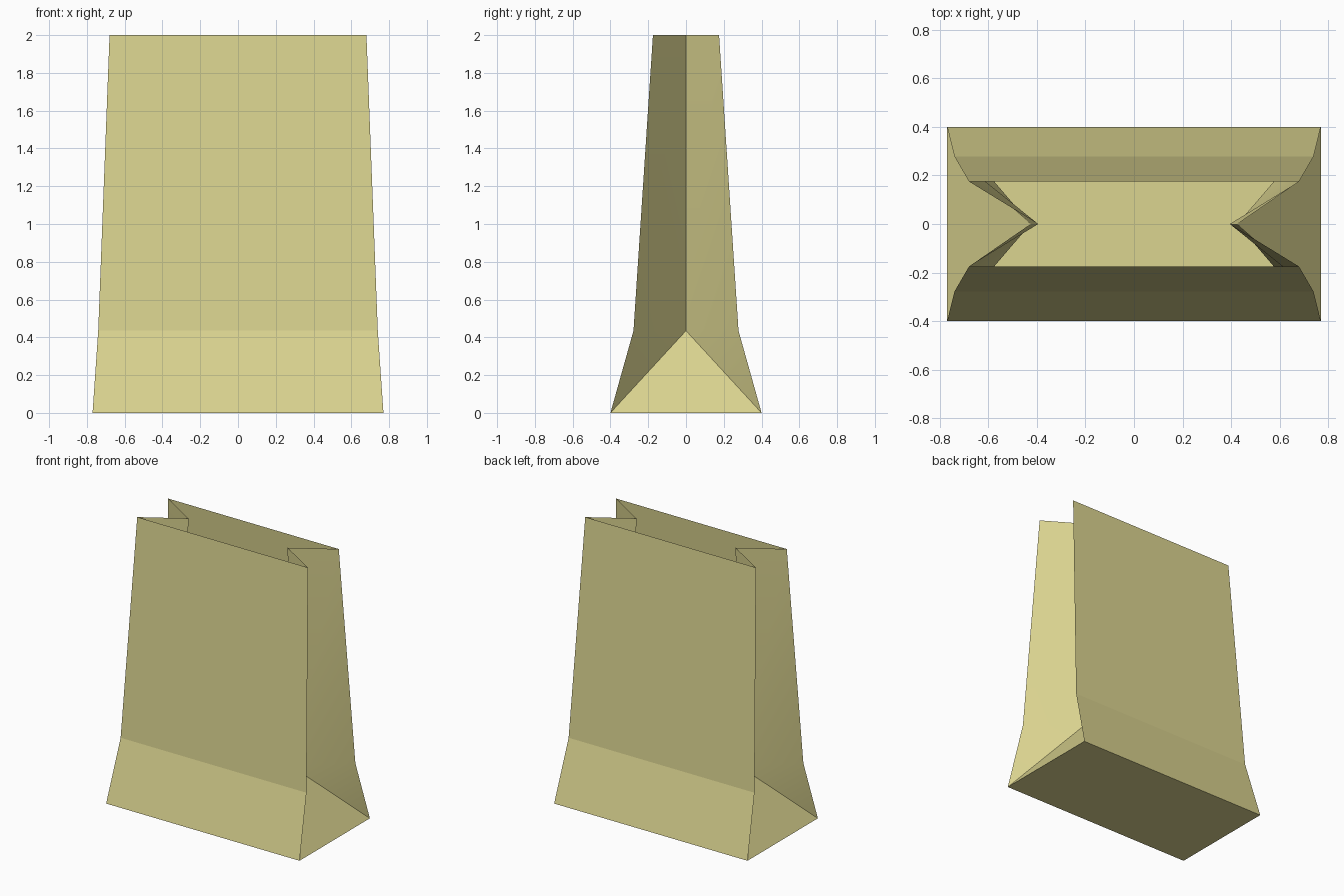
import bpy
import bmesh

if "Cube" in bpy.data.objects:
    bpy.data.objects.remove(bpy.data.objects["Cube"])

# Kraft paper colour
paper = bpy.data.materials.new("kraft_paper")
paper.diffuse_color = (0.71, 0.66, 0.28, 1.0)
paper.use_nodes = True
paper.node_tree.nodes["Principled BSDF"].inputs["Base Color"].default_value = paper.diffuse_color

bm = bmesh.new()


def ring(x, y, z, fold):
    """Bag outline at one height: four corners plus an inward fold on each side."""
    pts = [(-x, -y), (x, -y), (fold, 0), (x, y), (-x, y), (-fold, 0)]
    return [bm.verts.new((px, py, z)) for px, py in pts]


# Base corners, crease ring and open rim
base = [bm.verts.new((sx * 0.77, sy * 0.40, 0))
        for sx, sy in ((-1, -1), (1, -1), (1, 1), (-1, 1))]
crease = ring(0.74, 0.278, 0.435, 0.426)
rim = ring(0.68, 0.175, 2.0, 0.395)

# Floor
bm.faces.new(base[::-1])

# Upper walls: front and back panels with the pleated sides
for i in range(6):
    j = (i + 1) % 6
    bm.faces.new((crease[i], crease[j], rim[j], rim[i]))

# Lower flare: one panel and one side pleat per half
for b, c in ((0, 0), (2, 3)):
    b1, b2 = base[b], base[b + 1]
    after = base[(b + 2) % 4]
    c1, c2, fold, c3 = (crease[(c + k) % 6] for k in range(4))
    bm.faces.new((b1, b2, c2, c1))        # front or back flare
    bm.faces.new((b2, fold, c2))          # pleat beside the flare
    bm.faces.new((b2, after, fold))       # side triangle
    bm.faces.new((after, c3, fold))       # pleat on the far half

# Only the soft bend inside each pleat is smooth; all other folds stay crisp
folds = {crease[2], crease[5]}
crease_set = set(crease)
for f in bm.faces:
    f.smooth = True
for e in bm.edges:
    e.smooth = bool(set(e.verts) & folds) and set(e.verts) <= crease_set

bm.normal_update()
mesh = bpy.data.meshes.new("paper_bag")
bm.to_mesh(mesh)
bm.free()
mesh.materials.append(paper)
bag = bpy.data.objects.new("paper_bag", mesh)
bpy.context.collection.objects.link(bag)
